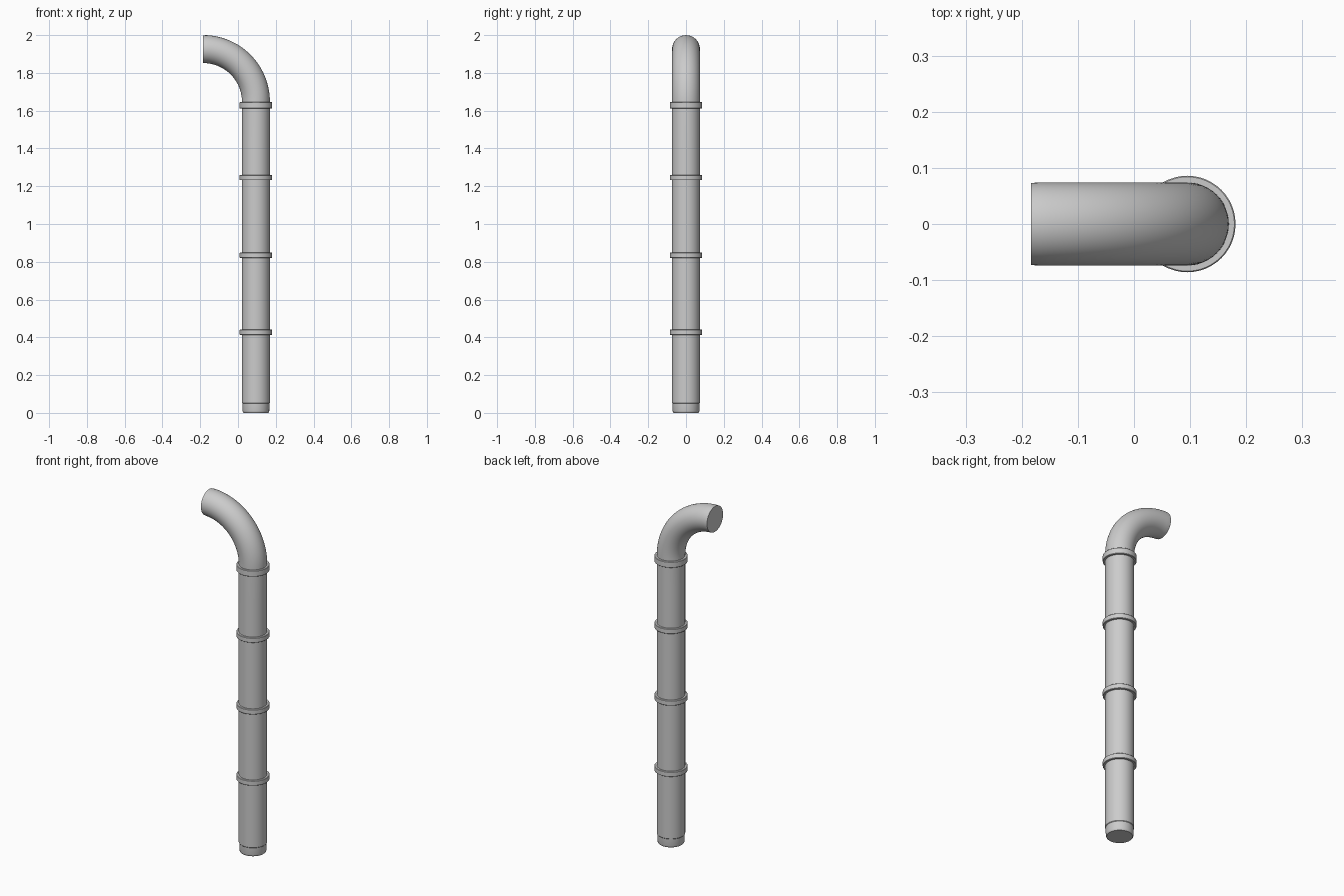
import bpy, bmesh
from math import sin, cos, pi, radians
from mathutils import Vector

if "Cube" in bpy.data.objects:
    bpy.data.objects.remove(bpy.data.objects["Cube"])

SEG = 48
PX = 0.095          # pipe axis
R = 0.074           # pipe radius
BEND_R, BEND_Z = 0.279, 1.647


def sweep(name, stations, closed=False):
    """Skin circles given as (centre, tilt about y, radius)."""
    bm = bmesh.new()
    rings = []
    for c, a, r in stations:
        u, v = Vector((cos(a), 0, sin(a))), Vector((0, 1, 0))
        rings.append([bm.verts.new(Vector(c) + r * (u * cos(2 * pi * i / SEG) + v * sin(2 * pi * i / SEG)))
                      for i in range(SEG)])
    pairs = list(zip(rings, rings[1:]))
    if closed:
        pairs.append((rings[-1], rings[0]))
    for p, q in pairs:
        for i in range(SEG):
            j = (i + 1) % SEG
            bm.faces.new((p[i], p[j], q[j], q[i]))
    if not closed:
        bm.faces.new(rings[0][::-1])
        bm.faces.new(rings[-1])
    bmesh.ops.recalc_face_normals(bm, faces=bm.faces)
    me = bpy.data.meshes.new(name)
    bm.to_mesh(me)
    bm.free()
    ob = bpy.data.objects.new(name, me)
    bpy.context.collection.objects.link(ob)
    bpy.ops.object.select_all(action='DESELECT')
    ob.select_set(True)
    bpy.context.view_layer.objects.active = ob
    bpy.ops.object.shade_smooth_by_angle(angle=radians(35))
    return ob


# Straight pipe with a narrower rounded foot, then a quarter bend
path = [((PX, 0, z), 0, r) for z, r in
        [(0, 0.066), (0.003, 0.069), (0.010, 0.0705), (0.05, 0.0715), (0.053, R), (1.4, R)]]
BEND_STEPS = 32
for k in range(BEND_STEPS + 1):
    a = pi / 2 * k / BEND_STEPS
    r = R if k < BEND_STEPS else R - 0.001
    path.append(((PX - BEND_R + BEND_R * cos(a), 0, BEND_Z + BEND_R * sin(a)), a, r))
sweep("bent_pipe", path)

# Clamp collars around the straight pipe
for n, (z, h) in enumerate([(0.427, 0.028), (0.835, 0.028), (1.246, 0.028), (1.628, 0.034)]):
    b = 0.002
    prof = [(0.072, -h / 2), (0.086 - b, -h / 2), (0.086, -h / 2 + b),
            (0.086, h / 2 - b), (0.086 - b, h / 2), (0.072, h / 2)]
    sweep(f"collar_{n + 1}", [((PX, 0, z + dz), 0, r) for r, dz in prof], closed=True)
